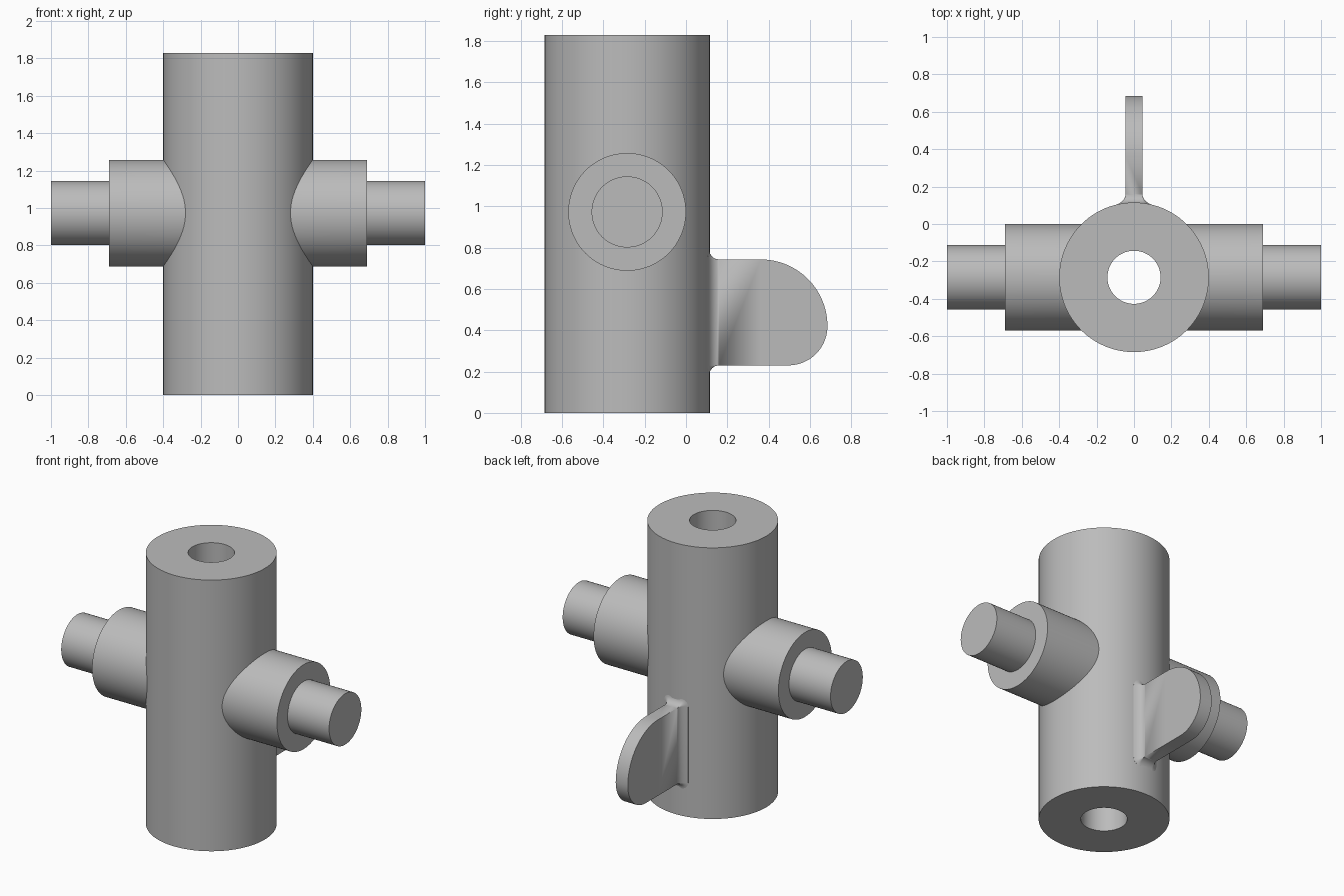
import bpy, bmesh
from math import sin, cos, pi, sqrt, radians

cube = bpy.data.objects.get("Cube")
if cube:
    bpy.data.objects.remove(cube, do_unlink=True)

SEG = 96
CY = -0.285            # barrel axis in y
R, BORE, H = 0.4, 0.142, 1.83
PZ = 0.973             # trunnion axis height

grey = bpy.data.materials.new("plain grey")
grey.use_nodes = True
colour = (0.5, 0.5, 0.5, 1)
grey.diffuse_color = colour
grey.node_tree.nodes["Principled BSDF"].inputs["Base Color"].default_value = colour


def loft(name, rings, loop=False, cap=False):
    """Skin a list of equal-length point rings into a smooth-shaded object."""
    bm = bmesh.new()
    vs = [[bm.verts.new(p) for p in ring] for ring in rings]
    n = len(rings[0])
    pairs = list(zip(vs, vs[1:])) + ([(vs[-1], vs[0])] if loop else [])
    for a, b in pairs:
        for i in range(n):
            j = (i + 1) % n
            bm.faces.new((a[i], a[j], b[j], b[i]))
    if cap:
        bm.faces.new(vs[-1])
    bmesh.ops.remove_doubles(bm, verts=bm.verts, dist=1e-5)
    bmesh.ops.recalc_face_normals(bm, faces=bm.faces)
    mesh = bpy.data.meshes.new(name)
    bm.to_mesh(mesh)
    bm.free()
    mesh.materials.append(grey)
    obj = bpy.data.objects.new(name, mesh)
    bpy.context.collection.objects.link(obj)
    bpy.ops.object.select_all(action='DESELECT')
    obj.select_set(True)
    bpy.context.view_layer.objects.active = obj
    bpy.ops.object.shade_smooth_by_angle(angle=radians(30))
    return obj


angles = [2 * pi * i / SEG for i in range(SEG)]

# Barrel with a through bore
loft("barrel",
     [[(r * cos(a), CY + r * sin(a), z) for a in angles]
      for r, z in ((R, 0), (R, H), (BORE, H), (BORE, 0))], loop=True)

# Stepped trunnions, roots shaped to the barrel wall
BOSS, PIN = 0.285, 0.172
for side, label in ((1, "left"), (-1, "right")):
    root = [(side * (sqrt(R * R - (BOSS * cos(a)) ** 2) - 0.004),
             CY + BOSS * cos(a), PZ + BOSS * sin(a)) for a in angles]
    steps = [[(side * x, CY + r * cos(a), PZ + r * sin(a)) for a in angles]
             for x, r in ((0.69, BOSS), (0.69, PIN), (1.0, PIN))]
    loft(label + "_trunnion", [root] + steps, cap=True)

# Rounded fin with a filleted root
HALF, FIL, Y0 = 0.045, 0.045, CY + R
ZB, ZT, ZM = 0.23, 0.743, 0.42
BIG, SMALL, TIP = ZT - ZM, ZM - ZB, 0.685


def section(y, top, bottom, flare):
    """Rounded rectangle across the fin, its flared part following the barrel."""
    pts = []
    for q, (sx, z) in enumerate(((1, top), (-1, top), (-1, bottom), (1, bottom))):
        for k in range(7):
            a = (q + k / 6) * pi / 2
            x = sx * HALF + flare * cos(a)
            drop = (R - sqrt(R * R - x * x)) * flare / FIL
            pts.append((x, y - drop, z + flare * sin(a)))
    return pts


rings = [section(Y0 - 0.015, ZT, ZB, FIL)]
for k in range(9):
    t = k / 8 * pi / 2
    rings.append(section(Y0 + FIL * (1 - cos(t)), ZT, ZB, FIL * (1 - sin(t))))
for k in range(29):
    t = k / 28 * pi / 2
    y = TIP - BIG + BIG * sin(t)
    low = max(0, y - (TIP - SMALL))
    rings.append(section(y, ZM + BIG * cos(t),
                         ZM - sqrt(max(0, SMALL ** 2 - low ** 2)), 0))
loft("rear_fin", rings)
